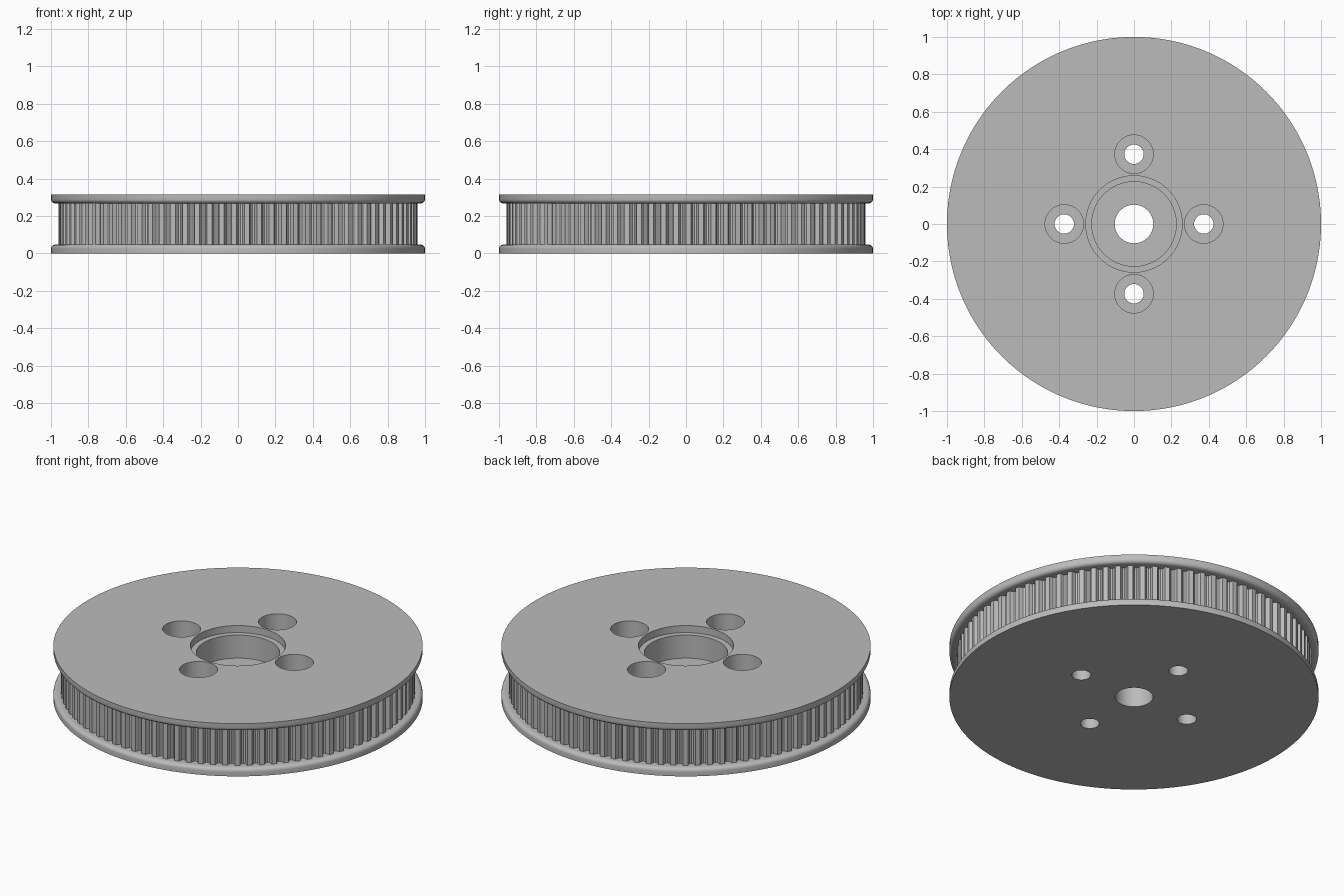
import bpy
import bmesh
from math import cos, sin, tau

default = bpy.data.objects.get("Cube")
if default:
    bpy.data.objects.remove(default, do_unlink=True)

TOP = 0.315         # overall height
FLANGE = 0.047      # flange thickness
ROUND = 0.022       # rounding of the flange's inner rim
TEETH = 90
FLOOR = 0.135       # floor of the recesses

grey = bpy.data.materials.new("machined grey")
grey.use_nodes = True
colour = (0.5, 0.5, 0.5, 1)
grey.diffuse_color = colour
grey.node_tree.nodes["Principled BSDF"].inputs["Base Color"].default_value = colour


def make_object(name, bm):
    bmesh.ops.recalc_face_normals(bm, faces=bm.faces)
    mesh = bpy.data.meshes.new(name)
    bm.to_mesh(mesh)
    bm.free()
    mesh.materials.append(grey)
    obj = bpy.data.objects.new(name, mesh)
    bpy.context.collection.objects.link(obj)
    return obj


def lathe(bm, profile, segments, cx=0, cy=0):
    """Closed solid of revolution from (radius, height) pairs, capped flat."""
    rings = []
    for r, z in profile:
        rings.append([bm.verts.new((cx + r * cos(tau * i / segments),
                                    cy + r * sin(tau * i / segments), z))
                      for i in range(segments)])
    for low, high in zip(rings, rings[1:]):
        for i in range(segments):
            j = (i + 1) % segments
            bm.faces.new((low[i], low[j], high[j], high[i]))
    bm.faces.new(rings[0])
    bm.faces.new(rings[-1])


def boolean(target, tool, operation):
    mod = target.modifiers.new(operation.lower(), 'BOOLEAN')
    mod.operation = operation
    mod.solver = 'EXACT'
    mod.object = tool
    bpy.context.view_layer.objects.active = target
    bpy.ops.object.modifier_apply(modifier=mod.name)
    bpy.data.objects.remove(tool, do_unlink=True)


# Toothed belt drum: one tooth outline repeated around the circle
tooth = [(0, 0.96), (0.4, 0.96), (0.46, 0.949), (0.55, 0.938),
         (0.7, 0.934), (0.85, 0.938), (0.94, 0.949)]
bm = bmesh.new()
outline = []
for t in range(TEETH):
    for step, r in tooth:
        a = tau * (t + step) / TEETH
        outline.append(bm.verts.new((r * cos(a), r * sin(a), FLANGE / 2)))
cap = bm.faces.new(outline)
grown = bmesh.ops.extrude_face_region(bm, geom=[cap])["geom"]
bmesh.ops.translate(bm, vec=(0, 0, TOP - FLANGE),
                    verts=[v for v in grown if isinstance(v, bmesh.types.BMVert)])
pulley = make_object("toothed_pulley", bm)

# Flanges: flat outside, rounded on the rim that faces the belt
rim = [(1, 0), (1, FLANGE - ROUND)]
for k in range(1, 6):
    a = tau / 4 * k / 5
    rim.append((1 - ROUND * (1 - cos(a)), FLANGE - ROUND + ROUND * sin(a)))
for name, profile in (("lower_flange", rim),
                      ("upper_flange", [(r, TOP - z) for r, z in rim])):
    bm = bmesh.new()
    lathe(bm, profile, 160)
    boolean(pulley, make_object(name, bm), 'UNION')

# Stepped centre bore and four counterbored bolt holes
bm = bmesh.new()
lathe(bm, [(0.103, -0.1), (0.103, FLOOR), (0.226, FLOOR), (0.226, TOP - 0.042),
           (0.258, TOP - 0.042), (0.258, TOP + 0.1)], 64)
for q in range(4):
    a = tau * q / 4
    lathe(bm, [(0.052, -0.1), (0.052, FLOOR), (0.103, FLOOR), (0.103, TOP + 0.1)],
          40, 0.373 * cos(a), 0.373 * sin(a))
boolean(pulley, make_object("hole_cutter", bm), 'DIFFERENCE')

# Smooth round walls, crisp edges
bpy.ops.object.select_all(action='DESELECT')
pulley.select_set(True)
bpy.context.view_layer.objects.active = pulley
bpy.ops.object.shade_smooth_by_angle(angle=0.6)
